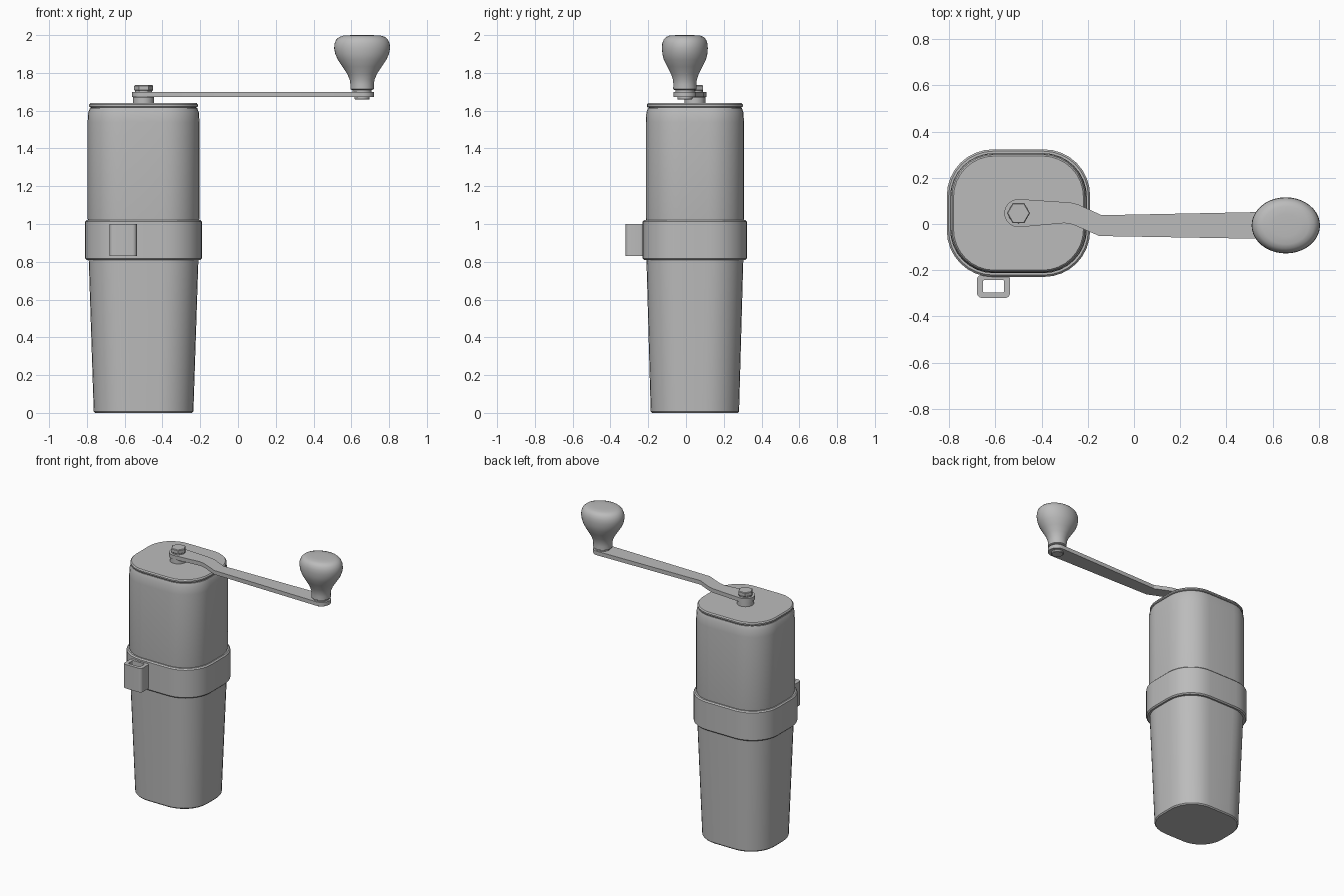
import bpy
import bmesh
from math import cos, sin, pi, radians
from mathutils import Vector

cube = bpy.data.objects.get("Cube")
if cube:
    bpy.data.objects.remove(cube, do_unlink=True)

grey = bpy.data.materials.new("Satin grey")
grey.use_nodes = True
grey.diffuse_color = (0.5, 0.5, 0.5, 1)
grey.node_tree.nodes["Principled BSDF"].inputs["Base Color"].default_value = (0.5, 0.5, 0.5, 1)

BODY = (-0.5, 0.047)
KNOB = (0.657, -0.006)


def finish(name, bm, angle=30):
    bmesh.ops.recalc_face_normals(bm, faces=bm.faces)
    mesh = bpy.data.meshes.new(name)
    bm.to_mesh(mesh)
    bm.free()
    mesh.materials.append(grey)
    mesh.shade_smooth()
    mesh.set_sharp_from_angle(angle=radians(angle))
    obj = bpy.data.objects.new(name, mesh)
    bpy.context.collection.objects.link(obj)
    return obj


def rounded_rect(hx, hy, r, steps=8):
    """Outline of a rectangle with round corners, centred on the origin."""
    points = []
    for k, (sx, sy) in enumerate([(1, 1), (-1, 1), (-1, -1), (1, -1)]):
        for i in range(steps + 1):
            a = (k + i / steps) * pi / 2
            points.append((sx * (hx - r) + r * cos(a), sy * (hy - r) + r * sin(a)))
    return points


def ellipse(rx, ry, steps=32):
    return [(rx * cos(2 * pi * i / steps), ry * sin(2 * pi * i / steps)) for i in range(steps)]


def loft(name, centre, sections, closed=False, angle=30):
    """Skin (outline, z) sections; closed joins last to first instead of capping."""
    bm = bmesh.new()
    rings = [[bm.verts.new((centre[0] + x, centre[1] + y, z)) for x, y in outline]
             for outline, z in sections]
    pairs = list(zip(rings, rings[1:]))
    if closed:
        pairs.append((rings[-1], rings[0]))
    else:
        bm.faces.new(rings[0])
        bm.faces.new(rings[-1])
    n = len(rings[0])
    for a, b in pairs:
        for i in range(n):
            j = (i + 1) % n
            bm.faces.new((a[i], a[j], b[j], b[i]))
    return finish(name, bm, angle)


def shell(name, sections):
    # Each section is half width, half depth, corner radius, height
    return loft(name, BODY, [(rounded_rect(hx, hy, r), z) for hx, hy, r, z in sections])


def disc(name, centre, radius, z0, z1, steps=32):
    b = 0.004
    return loft(name, centre, [(ellipse(r, r, steps), z) for r, z in
                [(radius - b, z0), (radius, z0 + b), (radius, z1 - b), (radius - b, z1)]])


# Tapered container, upper housing, band and lid
shell("lower_container", [(0.257, 0.227, 0.177, 0), (0.264, 0.234, 0.184, 0.008),
                          (0.291, 0.257, 0.19, 0.83)])
shell("upper_housing", [(0.291, 0.257, 0.19, 1.0), (0.296, 0.26, 0.19, 1.03),
                        (0.296, 0.26, 0.19, 1.54), (0.293, 0.257, 0.187, 1.59),
                        (0.284, 0.249, 0.18, 1.614)])
shell("lid_gap", [(0.278, 0.243, 0.174, 1.6), (0.278, 0.243, 0.174, 1.625)])
shell("lid", [(0.284, 0.25, 0.18, 1.618), (0.288, 0.254, 0.184, 1.623),
              (0.288, 0.254, 0.184, 1.632), (0.281, 0.247, 0.177, 1.64)])
shell("middle_band", [(0.302, 0.268, 0.192, 0.81), (0.31, 0.276, 0.2, 0.818),
                      (0.31, 0.276, 0.2, 1.012), (0.302, 0.268, 0.192, 1.02)])

# Strap loop on the front of the band
outer, inner = rounded_rect(0.072, 0.05, 0.022, 5), rounded_rect(0.046, 0.027, 0.006, 5)
loft("strap_loop", (-0.608, -0.27),
     [(outer, 0.83), (outer, 1.0), (inner, 1.0), (inner, 0.83)], closed=True)

# Crank pivot and hexagonal bolt
disc("pivot_collar", (-0.5, 0.047), 0.055, 1.635, 1.675)
disc("bolt_washer", (-0.5, 0.047), 0.044, 1.695, 1.71)
disc("hex_bolt", (-0.5, 0.047), 0.05, 1.705, 1.735, 6)


# Cranked arm: flat bar with round ends and a sideways kink
def arc(centre, radius, start, steps=14):
    return [(centre[0] + radius * cos(start + pi * i / steps),
             centre[1] + radius * sin(start + pi * i / steps)) for i in range(steps + 1)]


outline = arc((-0.5, 0.047), 0.061, pi / 2)
outline += [(-0.3, 0.004), (-0.265, -0.002), (-0.15, -0.052)]
outline += arc((0.66, -0.006), 0.06, -pi / 2)
outline += [(-0.14, 0.038), (-0.24, 0.084), (-0.275, 0.093)]
loft("crank_arm", (0, 0), [(outline, 1.672), (outline, 1.7)], angle=25)

# Knob with its pin, washer and flattened pear shape
disc("knob_pin", KNOB, 0.04, 1.658, 1.68)
disc("knob_washer", KNOB, 0.05, 1.695, 1.718)
profile = [(0.055, 1.71), (0.062, 1.714), (0.062, 1.74), (0.066, 1.765), (0.079, 1.795),
           (0.104, 1.833), (0.129, 1.87), (0.142, 1.9), (0.148, 1.93), (0.146, 1.955),
           (0.137, 1.976), (0.122, 1.99), (0.1, 1.997), (0.06, 1.9995), (0.02, 2.0)]
sections = []
for r, z in profile:
    squash = 1 - 0.18 * min(1, max(0, (z - 1.72) / 0.2))
    sections.append((ellipse(r, r * squash, 40), z))
loft("knob", KNOB, sections, angle=40)
